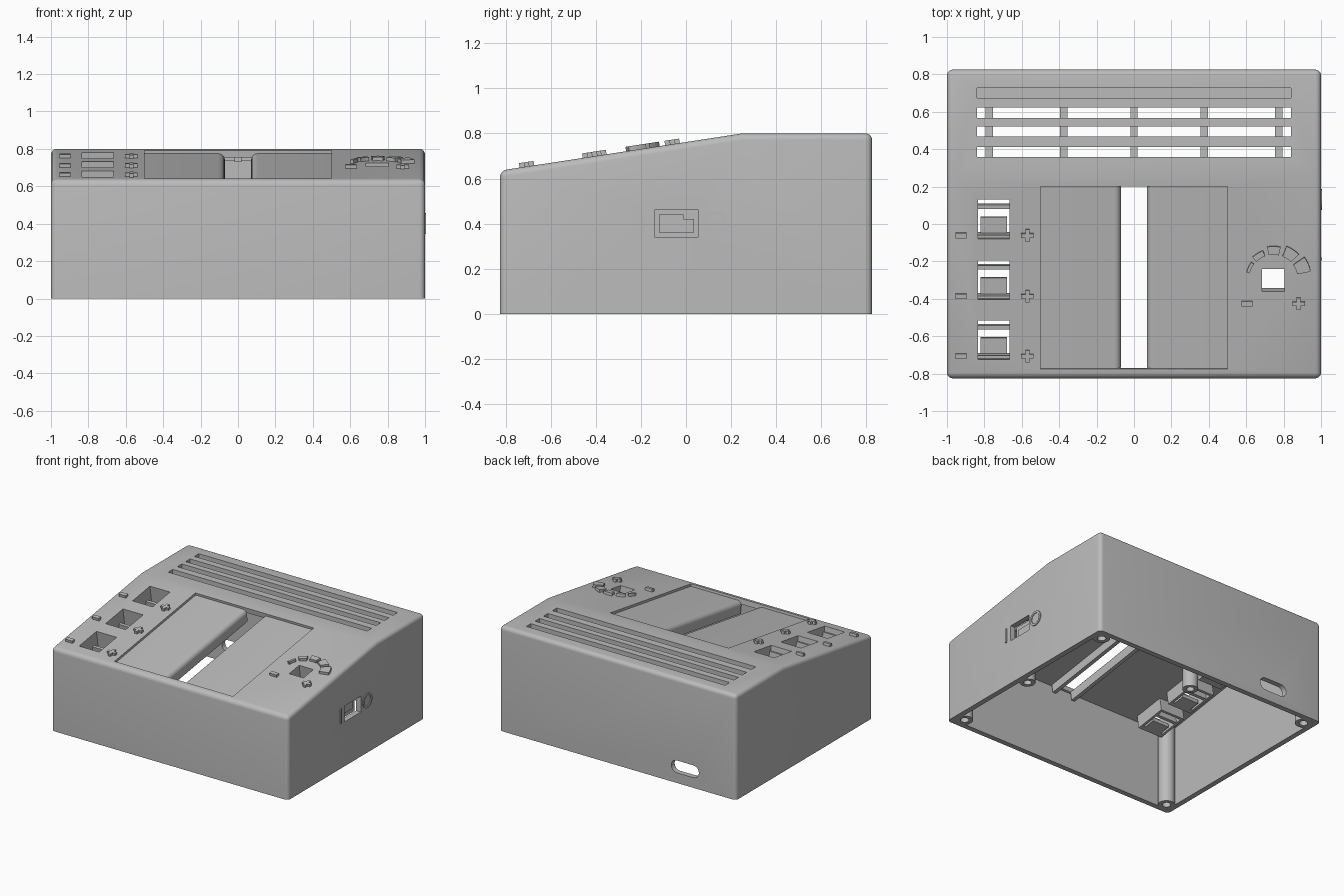
import bpy, bmesh, math
from mathutils import Matrix, Vector

cube = bpy.data.objects.get("Cube")
if cube:
    bpy.data.objects.remove(cube)

grey = bpy.data.materials.new("plain grey")
grey.use_nodes = True
grey.diffuse_color = (0.5, 0.5, 0.5, 1)
grey.node_tree.nodes["Principled BSDF"].inputs["Base Color"].default_value = (0.5, 0.5, 0.5, 1)

FRONT, BACK, RIDGE = -0.825, 0.825, 0.25
LOW, HIGH, WALL = 0.635, 0.8, 0.04
TILT = math.atan2(HIGH - LOW, RIDGE - FRONT)
SLOPE = Matrix.Translation((0, FRONT, LOW)) @ Matrix.Rotation(TILT, 4, 'X')
FLAT = Matrix.Identity(4)


def along(y):
    """Distance up the sloped panel for a plan position y."""
    return (y - FRONT) / math.cos(TILT)


def finish(name, bm, smooth=False):
    bmesh.ops.recalc_face_normals(bm, faces=bm.faces)
    mesh = bpy.data.meshes.new(name)
    bm.to_mesh(mesh)
    bm.free()
    mesh.materials.append(grey)
    ob = bpy.data.objects.new(name, mesh)
    bpy.context.collection.objects.link(ob)
    if smooth:
        activate(ob)
        bpy.ops.object.shade_smooth_by_angle(angle=math.radians(30))
    return ob


def activate(ob):
    bpy.ops.object.select_all(action='DESELECT')
    ob.select_set(True)
    bpy.context.view_layer.objects.active = ob


def add_box(bm, x0, x1, y0, y1, z0, z1, frame=FLAT):
    m = Matrix.Translation(((x0 + x1) / 2, (y0 + y1) / 2, (z0 + z1) / 2))
    m = frame @ m @ Matrix.Diagonal((x1 - x0, y1 - y0, z1 - z0, 1))
    bmesh.ops.create_cube(bm, size=1, matrix=m)


def add_prism(bm, points, shift, frame=FLAT):
    """Extrude a closed outline of 3D points along a vector."""
    face = bm.faces.new([bm.verts.new(frame @ Vector(p)) for p in points])
    new = bmesh.ops.extrude_face_region(bm, geom=[face])["geom"]
    move = frame.to_3x3() @ Vector(shift)
    bmesh.ops.translate(bm, vec=move, verts=[v for v in new if isinstance(v, bmesh.types.BMVert)])


def add_tube(bm, frame, outer, inner, length, n=24):
    profile = [(inner, 0), (outer, 0), (outer, length), (inner, length)]
    rings = [[bm.verts.new(frame @ Vector((r * math.cos(t), r * math.sin(t), z))) for r, z in profile]
             for t in (math.tau * i / n for i in range(n))]
    for i in range(n):
        a, b = rings[i], rings[(i + 1) % n]
        for j in range(4):
            k = (j + 1) % 4
            bm.faces.new((a[j], b[j], b[k], a[k]))


def cut(target, bm):
    cutter = finish("cutter", bm)
    cutter.hide_render = True
    activate(target)
    mod = target.modifiers.new("cut", 'BOOLEAN')
    mod.operation, mod.solver, mod.object = 'DIFFERENCE', 'EXACT', cutter
    bpy.ops.object.modifier_apply(modifier=mod.name)
    bpy.data.objects.remove(cutter)


def side_profile(inset, bottom):
    return [(FRONT + inset, bottom), (BACK - inset, bottom), (BACK - inset, HIGH - inset),
            (RIDGE, HIGH - inset), (FRONT + inset, LOW - inset * 0.85)]


# Housing shell with rounded edges
bm = bmesh.new()
add_prism(bm, [(-1, y, z) for y, z in side_profile(0, 0)], (2, 0, 0))
edges = [e for e in bm.edges if max(v.co.z for v in e.verts) > 0.1
         and not all(abs(v.co.y - RIDGE) < 0.01 for v in e.verts)]
bmesh.ops.bevel(bm, geom=edges, offset=0.03, segments=5, profile=0.5, affect='EDGES')
shell = finish("housing", bm)
bm = bmesh.new()
add_prism(bm, [(-1 + WALL, y, z) for y, z in side_profile(WALL, -0.1)], (2 - 2 * WALL, 0, 0))
cut(shell, bm)

BUTTONS = (0.025, -0.3, -0.62)
DIAL = (0.745, -0.3)
VENTS = (0.7, 0.595, 0.495, 0.385)

# Openings in the top
bm = bmesh.new()
for y in VENTS:
    add_box(bm, -0.84, 0.84, y - 0.027, y + 0.027, 0.7, 0.9)
for y in BUTTONS:
    add_box(bm, -0.835, -0.665, along(y - 0.105), along(y + 0.105), -0.1, 0.1, SLOPE)
add_box(bm, DIAL[0] - 0.06, DIAL[0] + 0.06, along(DIAL[1] - 0.06), along(DIAL[1] + 0.06), -0.1, 0.1, SLOPE)
add_box(bm, -0.5, 0.5, along(-0.775), along(0.2), -0.09, 0.1, SLOPE)
cut(shell, bm)

# Switch opening and rounded cable opening
bm = bmesh.new()
add_box(bm, 0.9, 1.1, -0.14, 0.055, 0.34, 0.46)
outline = []
for side, start in ((1, -90), (-1, 90)):
    for i in range(9):
        t = math.radians(start + 22.5 * i)
        outline.append((-0.57 + side * 0.07 + 0.047 * math.cos(t), 0.7, 0.125 + 0.047 * math.sin(t)))
add_prism(bm, outline, (0, 0.3, 0))
cut(shell, bm)
activate(shell)
bpy.ops.object.shade_smooth_by_angle(angle=math.radians(25))

# Sunken panels that roll down into the central gap
bm = bmesh.new()
for s in (-1, 1):
    pts = [(0.5, -0.018), (0.5, -0.045), (0.1, -0.045), (0.1, -0.11), (0.07, -0.11)]
    pts += [(0.105 - 0.035 * math.cos(t), -0.053 + 0.035 * math.sin(t))
            for t in (math.radians(15 * i) for i in range(7))]
    add_prism(bm, [(s * x, along(-0.775), z) for x, z in pts], (0, along(0.2) - along(-0.775), 0), SLOPE)
finish("sunken_panels", bm, True)

# Vent ribs and the backing of the rear slot
bm = bmesh.new()
for x in (-0.775, -0.375, 0, 0.375, 0.775):
    add_box(bm, x - 0.02, x + 0.02, 0.33, 0.65, 0.73, 0.765)
add_box(bm, -0.88, 0.88, 0.65, 0.79, 0.735, 0.762)
finish("vent_ribs", bm)


def add_frame(bm, x, y, hx, hy, depth):
    """Four walls hanging below an opening."""
    a, b, t = along(y - hy), along(y + hy), 0.018
    for s in (-1, 1):
        add_box(bm, *sorted((x + s * hx, x + s * (hx + t))), a - t, b + t, -depth, -0.03, SLOPE)
    add_box(bm, x - hx, x + hx, a - t, a, -depth, -0.03, SLOPE)
    add_box(bm, x - hx, x + hx, b, b + t, -depth, -0.03, SLOPE)


# Wells below the openings, with a shelf and bar in each button well
bm = bmesh.new()
for y in BUTTONS:
    add_frame(bm, -0.75, y, 0.085, 0.105, 0.14)
    add_box(bm, -0.835, -0.665, along(y + 0.042), along(y + 0.064), -0.14, -0.09, SLOPE)
    add_box(bm, -0.835, -0.665, along(y - 0.105), along(y - 0.09), -0.14, -0.04, SLOPE)
    add_box(bm, -0.82, -0.68, along(y - 0.095), along(y - 0.005), -0.14, -0.11, SLOPE)
add_frame(bm, DIAL[0], DIAL[1], 0.06, 0.06, 0.11)
finish("control_wells", bm)


def add_minus(bm, x, y):
    add_box(bm, x - 0.029, x + 0.029, along(y) - 0.014, along(y) + 0.014, -0.01, 0.02, SLOPE)


def add_plus(bm, x, y):
    a, b = 0.033, 0.011
    pts = [(-b, -a), (b, -a), (b, -b), (a, -b), (a, b), (b, b),
           (b, a), (-b, a), (-b, b), (-a, b), (-a, -b), (-b, -b)]
    add_prism(bm, [(x + u, along(y) + v, -0.01) for u, v in pts], (0, 0, 0.03), SLOPE)


# Raised plus and minus marks
bm = bmesh.new()
for y in BUTTONS:
    add_minus(bm, -0.925, y - 0.085)
    add_plus(bm, -0.57, y - 0.085)
add_minus(bm, 0.605, -0.425)
add_plus(bm, 0.88, -0.425)
finish("plus_minus_marks", bm)

# Raised dial scale that grows thicker round the arc
bm = bmesh.new()
for i in range(5):
    mid, half = 155 - 33 * i, 12
    angles = [math.radians(mid + half * k / 2) for k in range(-2, 3)]
    ring = [(0.13, t) for t in angles] + [(0.147 + 0.014 * i, t) for t in reversed(angles)]
    add_prism(bm, [(DIAL[0] + r * math.cos(t), along(-0.29) + r * math.sin(t), -0.01) for r, t in ring],
              (0, 0, 0.03), SLOPE)
finish("dial_scale", bm)

# Side switch seat, and the on and off marks
bm = bmesh.new()
add_box(bm, 0.91, 0.93, -0.16, 0.075, 0.32, 0.48)
add_box(bm, 0.92, 0.945, -0.12, 0.035, 0.36, 0.42)
add_box(bm, 0.92, 0.945, -0.12, -0.01, 0.42, 0.44)
finish("switch_seat", bm)
bm = bmesh.new()
add_box(bm, 0.995, 1.006, -0.195, -0.18, 0.345, 0.455)
add_tube(bm, Matrix.Translation((0.995, 0.13, 0.4)) @ Matrix.Rotation(math.pi / 2, 4, 'Y'), 0.056, 0.04, 0.011)
finish("switch_marks", bm)

# Screw posts in the corners and hanging board posts
bm = bmesh.new()
for x in (-0.915, 0.915):
    for y, top in ((-0.74, 0.62), (0.74, 0.78)):
        add_tube(bm, Matrix.Translation((x, y, 0)), 0.06, 0.03, top)
add_tube(bm, Matrix.Translation((-0.61, -0.12, 0.54)), 0.055, 0.028, 0.18)
add_tube(bm, Matrix.Translation((0.915, -0.06, 0)), 0.055, 0.028, 0.1)
finish("screw_posts", bm, True)
